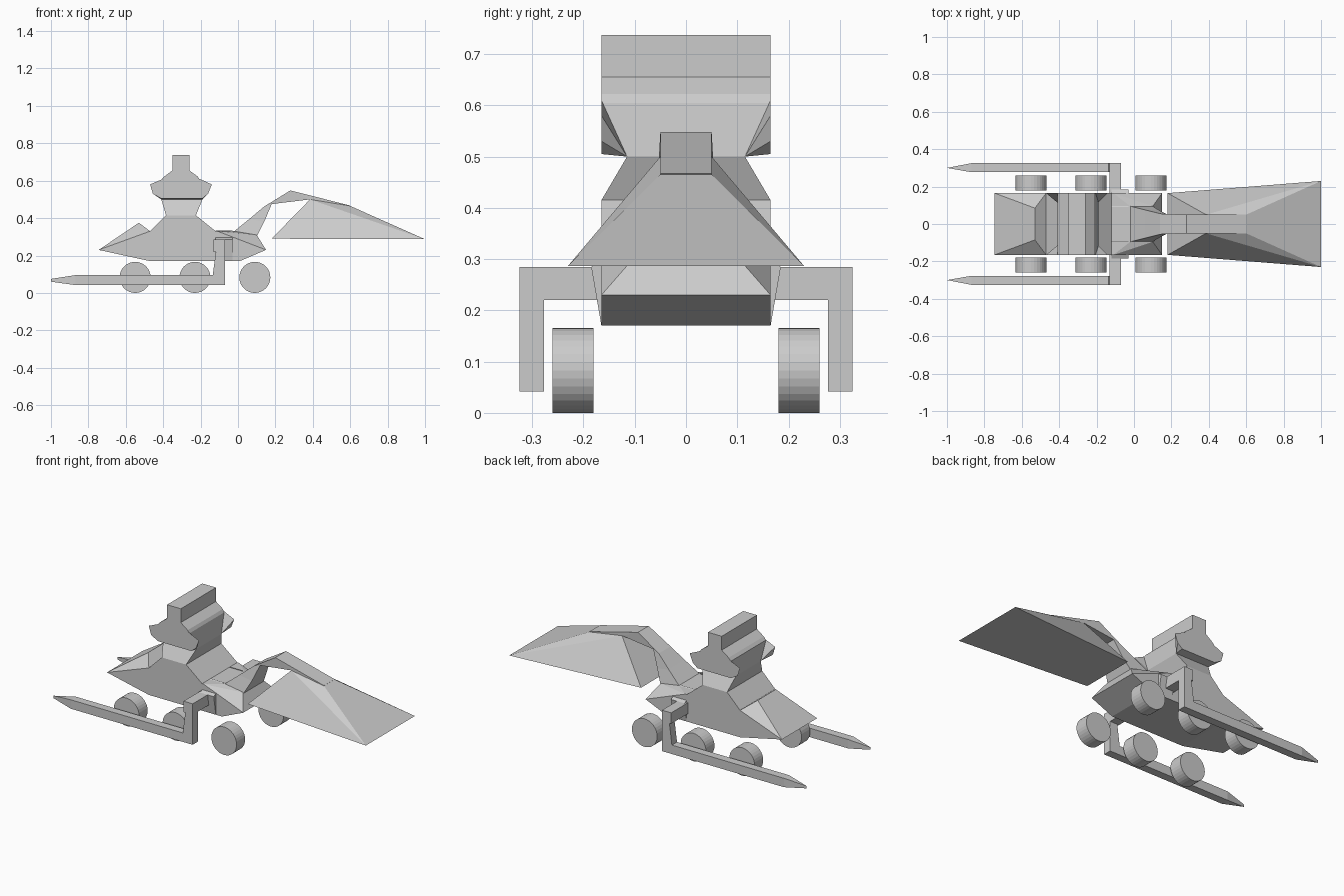
import bpy, bmesh, math

if "Cube" in bpy.data.objects:
    bpy.data.objects.remove(bpy.data.objects["Cube"])


def finish(name, bm):
    bmesh.ops.recalc_face_normals(bm, faces=bm.faces[:])
    me = bpy.data.meshes.new(name)
    bm.to_mesh(me)
    bm.free()
    ob = bpy.data.objects.new(name, me)
    bpy.context.collection.objects.link(ob)
    return ob


def sym(pts):
    """Mirror points across y = 0."""
    return pts + [(x, -y, z) for x, y, z in pts]


def hull(name, pts):
    """Faceted solid wrapped around a few corner points."""
    bm = bmesh.new()
    vs = [bm.verts.new(p) for p in pts]
    r = bmesh.ops.convex_hull(bm, input=vs)
    junk = {v for v in r["geom_interior"] + r["geom_unused"]
            if isinstance(v, bmesh.types.BMVert) and not v.link_faces}
    bmesh.ops.delete(bm, geom=list(junk), context='VERTS')
    bmesh.ops.dissolve_limit(bm, angle_limit=0.01, verts=bm.verts[:], edges=bm.edges[:])
    return finish(name, bm)


def loft(name, sections):
    """Solid through rectangular rings: (top x, top z, top half width, bottom x, z, half width)."""
    bm = bmesh.new()
    rings = []
    for tx, tz, tw, bx, bz, bw in sections:
        rings.append([bm.verts.new(p) for p in
                      ((tx, -tw, tz), (tx, tw, tz), (bx, bw, bz), (bx, -bw, bz))])
    for a, b in zip(rings, rings[1:]):
        for i in range(4):
            j = (i + 1) % 4
            bm.faces.new((a[i], a[j], b[j], b[i]))
    bm.faces.new(rings[0])
    bm.faces.new(rings[-1])
    return finish(name, bm)


def level(x0, x1, w, z):
    """One horizontal slice, as a loft ring."""
    return (x0, z, w, x1, z, w)


# Body tub and wedge nose
W = 0.165
hull("body", sym([(x, W, z) for x in (-0.47, -0.11) for z in (0.17, 0.33)]))
hull("nose", sym([(-0.745, W, 0.23), (-0.53, 0.085, 0.375),
                  (-0.47, W, 0.17), (-0.47, W, 0.33)]))

# Neck and head
loft("neck", [level(-0.47, -0.12, W, 0.33), level(-0.385, -0.225, W, 0.415),
              level(-0.41, -0.19, 0.115, 0.50)])
loft("head", [level(-0.41, -0.19, 0.115, 0.50), level(-0.41, -0.205, W, 0.605),
              level(-0.395, -0.215, W, 0.622), level(-0.35, -0.26, W, 0.655),
              level(-0.35, -0.26, W, 0.737)])

# Flared side ears of the head
rim = [(-0.40, 0.61), (-0.47, 0.58), (-0.455, 0.53), (-0.41, 0.505),
       (-0.19, 0.505), (-0.16, 0.53), (-0.14, 0.58), (-0.205, 0.61)]
for side, s in (("left", 1), ("right", -1)):
    hull("ear_" + side, [(x, s * W, z) for x, z in rim] +
         [(-0.41, s * 0.115, 0.5), (-0.19, s * 0.115, 0.5)])

# Tail block and curved arm
hull("tail_block", sym([(-0.11, W, 0.17), (-0.11, W, 0.33), (0.01, W, 0.17),
                        (-0.02, 0.095, 0.33), (0.15, W, 0.23), (0.10, 0.095, 0.31)]))
loft("tail_arm", [(-0.02, 0.33, 0.095, 0.10, 0.30, 0.095),
                  (0.06, 0.395, 0.075, 0.14, 0.38, 0.07),
                  (0.14, 0.462, 0.055, 0.18, 0.475, 0.05),
                  (0.28, 0.548, 0.05, 0.385, 0.50, 0.05),
                  (0.60, 0.467, 0.05, 0.59, 0.455, 0.05)])

# Tail scoop with flat underside
hull("tail_scoop", sym([(0.18, W, 0.29), (1.0, 0.23, 0.287),
                        (0.385, 0.05, 0.50), (0.60, 0.05, 0.465)]))

# Fork on each side: collar, crossbar, upright and pointed tine
for side, s in (("left", 1), ("right", -1)):
    hull("collar_" + side, [(x, s * y, z) for x in (-0.12, -0.03) for y, z in
                            ((0.09, 0.333), (0.185, 0.285), (W, 0.17), (0.09, 0.17))])
    hull("fork_bar_" + side, [(x, s * y, z) for x in (-0.13, -0.07)
                              for y in (0.15, 0.325) for z in (0.22, 0.285)])
    hull("fork_upright_" + side,
         [(x, s * y, z) for y in (0.277, 0.325) for x, z in
          ((-0.11, 0.285), (-0.07, 0.285), (-0.07, 0.042), (-0.135, 0.095), (-0.135, 0.042))])
    hull("fork_tine_" + side,
         [(x, s * y, z) for x in (-0.87, -0.07) for y in (0.277, 0.325) for z in (0.042, 0.095)]
         + [(-1.0, s * 0.30, 0.06), (-1.0, s * 0.30, 0.075)])

    # Wheels
    for i, x in enumerate((-0.55, -0.23, 0.09)):
        bpy.ops.mesh.primitive_cylinder_add(vertices=32, radius=0.083, depth=0.08,
                                            location=(x, s * 0.22, 0.083),
                                            rotation=(math.pi / 2, 0, 0))
        bpy.context.object.name = f"wheel_{side}_{i + 1}"
